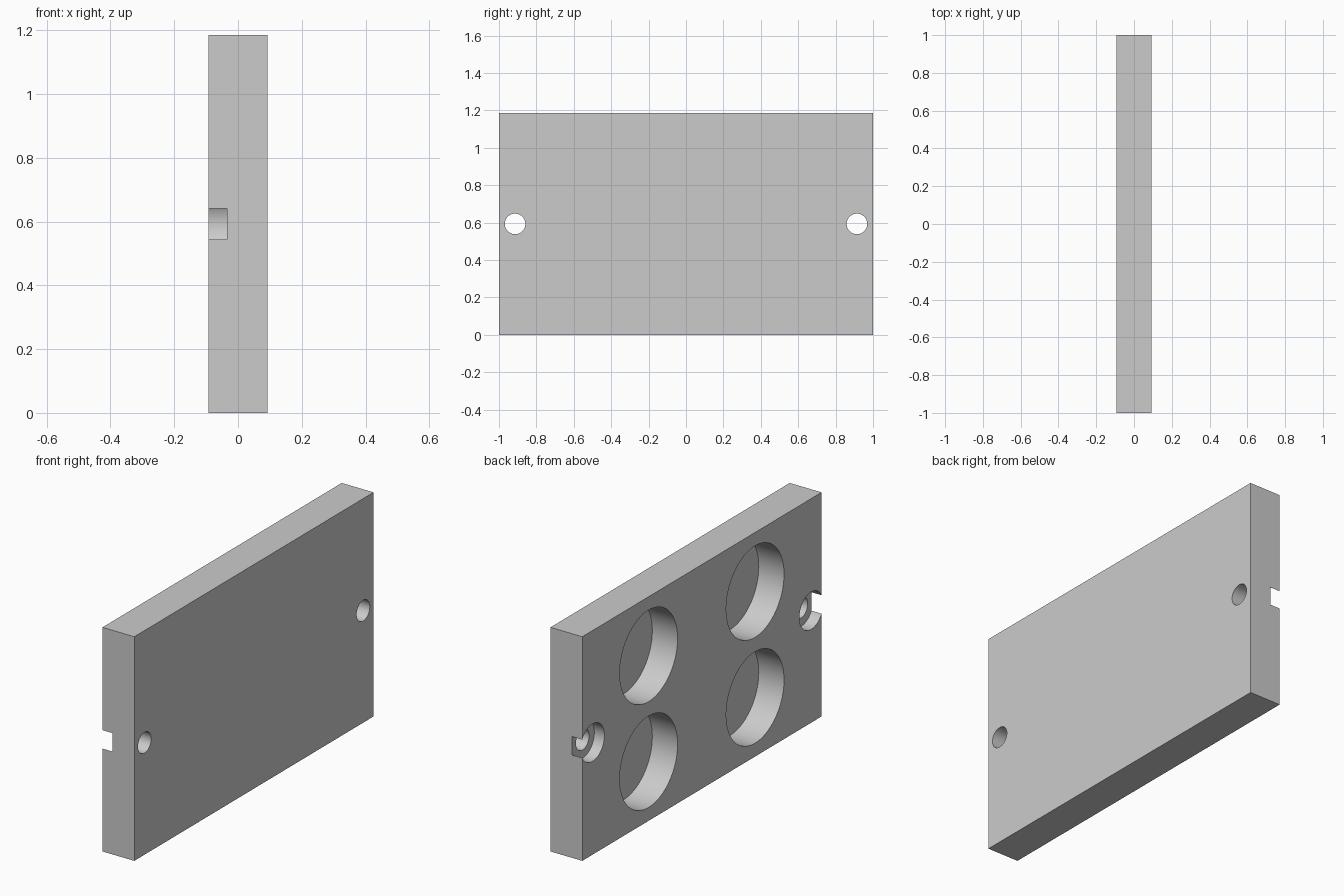
import bpy
import math

cube = bpy.data.objects.get("Cube")
if cube:
    bpy.data.objects.remove(cube, do_unlink=True)

THICK, LENGTH, HEIGHT = 0.186, 2.0, 1.186
BACK = -THICK / 2
MID = HEIGHT / 2

grey = bpy.data.materials.new("plain_grey")
grey.use_nodes = True
grey.diffuse_color = (0.6, 0.6, 0.6, 1)
grey.node_tree.nodes["Principled BSDF"].inputs["Base Color"].default_value = (0.6, 0.6, 0.6, 1)

# Rectangular plate standing on its long edge
bpy.ops.mesh.primitive_cube_add(size=1, location=(0, 0, MID))
plate = bpy.context.object
plate.name = "mounting_plate"
plate.scale = (THICK, LENGTH, HEIGHT)
bpy.ops.object.transform_apply(location=False, rotation=False, scale=True)
plate.data.materials.append(grey)


def bore(name, y, z, radius, depth):
    """Cut a round pocket of the given depth into the -x face."""
    extra = 0.05
    bpy.ops.mesh.primitive_cylinder_add(
        vertices=64, radius=radius, depth=depth + extra,
        location=(BACK + (depth - extra) / 2, y, z), rotation=(0, math.pi / 2, 0))
    cutter = bpy.context.object
    cutter.name = name + "_cutter"
    cutter.hide_render = True
    cutter.data.materials.append(grey)
    mod = plate.modifiers.new(name, 'BOOLEAN')
    mod.operation = 'DIFFERENCE'
    mod.solver = 'EXACT'
    mod.object = cutter
    bpy.ops.object.select_all(action='DESELECT')
    plate.select_set(True)
    bpy.context.view_layer.objects.active = plate
    bpy.ops.object.modifier_apply(modifier=mod.name)
    bpy.data.objects.remove(cutter, do_unlink=True)


for side in (-1, 1):
    # Screw hole with a counterbore that breaks out through the end face
    bore("counterbore", side * 0.914, MID, 0.099, 0.059)
    bore("screw_hole", side * 0.914, MID, 0.055, THICK + 0.05)
    # Large blind pockets
    for level in (-1, 1):
        bore("round_pocket", side * 0.445, MID + level * 0.28, 0.242, 0.148)

# Smooth bore walls, crisp edges
bpy.ops.object.shade_smooth_by_angle(angle=math.radians(30))
